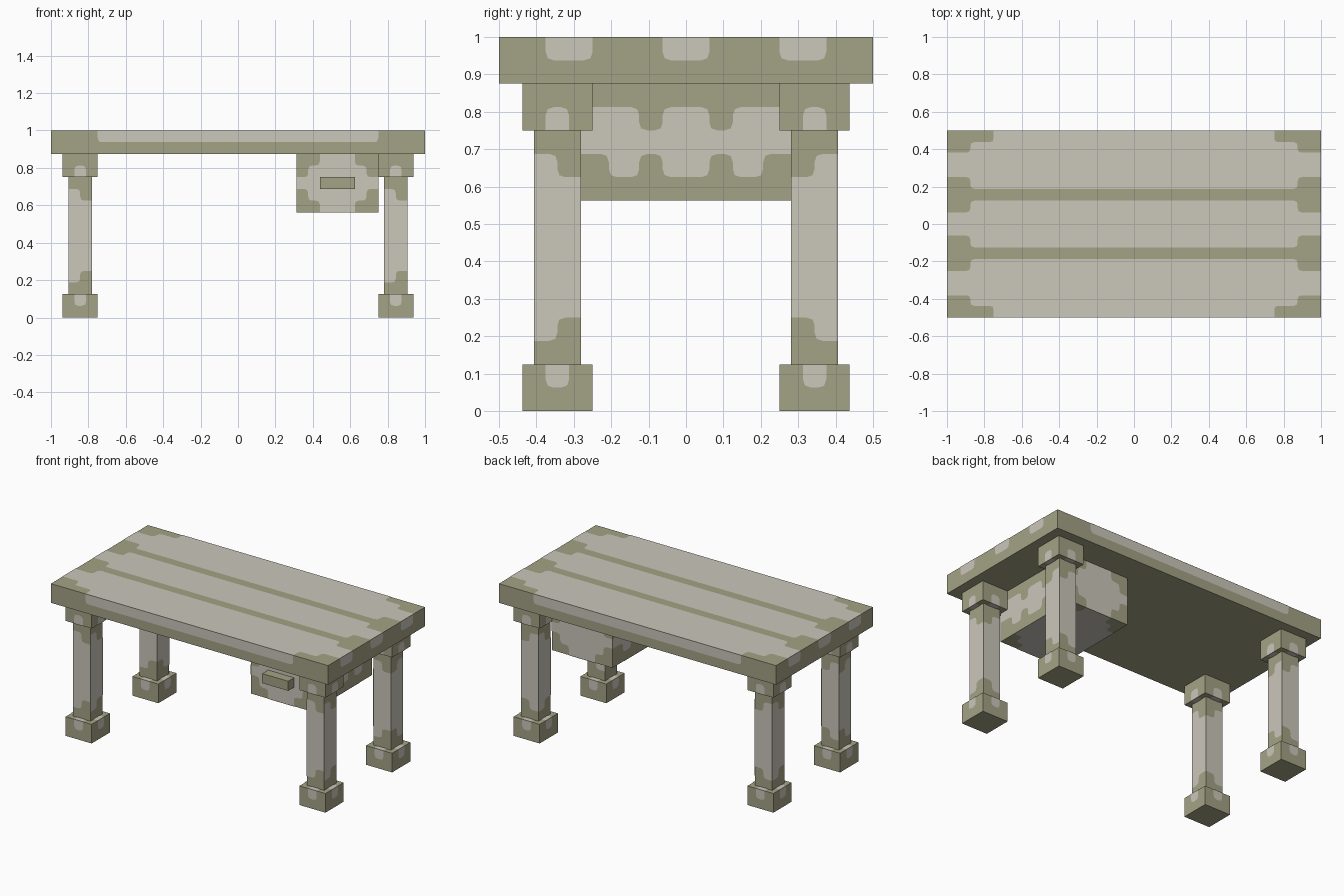
import bpy, bmesh
from mathutils import Vector

cube = bpy.data.objects.get("Cube")
if cube:
    bpy.data.objects.remove(cube)

P = 1 / 16      # grid step of the design
LIFT = 0.002    # height of the painted patches


def material(name, rgb):
    m = bpy.data.materials.new(name)
    m.use_nodes = True
    m.diffuse_color = (*rgb, 1)
    bsdf = next(n for n in m.node_tree.nodes if n.type == 'BSDF_PRINCIPLED')
    bsdf.inputs["Base Color"].default_value = (*rgb, 1)
    bsdf.inputs["Roughness"].default_value = 0.9
    return m


MATS = [material("olive_trim", (0.371, 0.361, 0.235)),
        material("pale_surface", (0.597, 0.571, 0.497))]


def soften(pts, lo, hi, c=0.022):
    """Round the corners of a stepped outline, except those on the panel edge."""
    out = []
    n = len(pts)
    for i, p in enumerate(pts):
        p = Vector(p)
        if any(min(abs(p[k] - lo[k]), abs(p[k] - hi[k])) < 1e-4 for k in (0, 1)):
            out.append(p)
            continue
        a = p + (Vector(pts[i - 1]) - p).normalized() * c
        b = p + (Vector(pts[(i + 1) % n]) - p).normalized() * c
        out += [a, (a + b + 2 * p) / 4, b]
    return out


class Part:
    """An olive box with pale patches laid on its sides."""

    def __init__(self, name, lo, hi):
        self.name, self.lo, self.hi = name, lo, hi
        self.bm = bmesh.new()
        for v in bmesh.ops.create_cube(self.bm, size=1)["verts"]:
            v.co = [hi[k] if v.co[k] > 0 else lo[k] for k in range(3)]

    def patch(self, axis, sign, pts):
        """Lay an outline, given in the two other axes, on one side of the box."""
        i, j = [k for k in range(3) if k != axis]
        level = (self.hi if sign > 0 else self.lo)[axis] + sign * LIFT
        verts = []
        for p in soften(pts, (self.lo[i], self.lo[j]), (self.hi[i], self.hi[j])):
            co = [0, 0, 0]
            co[axis], co[i], co[j] = level, p[0], p[1]
            verts.append(self.bm.verts.new(co))
        f = self.bm.faces.new(verts)
        f.material_index = 1
        f.normal_update()
        if f.normal[axis] * sign < 0:
            f.normal_flip()

    def finish(self):
        me = bpy.data.meshes.new(self.name)
        self.bm.to_mesh(me)
        self.bm.free()
        for m in MATS:
            me.materials.append(m)
        ob = bpy.data.objects.new(self.name, me)
        bpy.context.scene.collection.objects.link(ob)


def rect(a0, b0, a1, b1):
    return [(a0, b0), (a1, b0), (a1, b1), (a0, b1)]


def both_ends(half):
    """Mirror a half outline across the first axis."""
    return half + [(-a, b) for a, b in reversed(half)]


def stepped_panel(a0, b0, a1, b1, long_cut=2 * P):
    """Panel outline with stair-stepped corners."""
    quarter = [(a1 - long_cut, b1), (a1 - long_cut, b1 - P), (a1 - P, b1 - P),
               (a1 - P, b1 - 2 * P), (a1, b1 - 2 * P)]
    ca, cb = a0 + a1, b0 + b1
    return (quarter + [(a, cb - b) for a, b in reversed(quarter)]
            + [(ca - a, cb - b) for a, b in quarter]
            + [(ca - a, b) for a, b in reversed(quarter)])


# Table top with three pale planks and edge patches
top = Part("table_top", (-1, -.5, .875), (1, .5, 1))
for s in (-1, 1):
    plank = [(.875, 3 * P), (.875, 4 * P), (1, 4 * P), (1, 6.1 * P),
             (.875, 6.1 * P), (.875, 7 * P), (.75, 7 * P), (.75, .5)]
    top.patch(2, 1, both_ends([(a, s * b) for a, b in plank]))
    top.patch(1, s, rect(-.75, .9375, .75, 1))
    for y in (-5 * P, 0, 5 * P):
        top.patch(0, s, rect(y - P, .9375, y + P, 1))
top.patch(2, 1, both_ends([(.875, -2 * P), (.875, -P), (1, -P),
                           (1, P), (.875, P), (.875, 2 * P)]))
top.finish()

# Legs: foot block, shaft and head block
SHAFT = [(0, .1875), (P, .1875), (P, .25), (2 * P, .25),
         (2 * P, .625), (P, .625), (P, .6875), (0, .6875)]
for sx, xn in ((-1, "right"), (1, "left")):
    for sy, yn in ((-1, "front"), (1, "back")):
        cx, cy = sx * 13.5 * P, sy * 5.5 * P
        h = 1.5 * P
        for kind, z0, z1, patch_z, joint in (("foot", 0, .125, .0625, 1),
                                             ("head", .75, .875, .75, -1)):
            b = Part(f"{yn}_{xn}_leg_{kind}", (cx - h, cy - h, z0), (cx + h, cy + h, z1))
            for axis, c in ((0, cy), (1, cx)):
                for s in (-1, 1):
                    b.patch(axis, s, rect(c - P / 2, patch_z, c + P / 2, patch_z + P))
            # pale strips around the shaft joint
            b.patch(2, joint, rect(cx - P / 2, cy - h, cx + P / 2, cy + h))
            for s in (-1, 1):
                b.patch(2, joint, rect(cx + s * P / 2, cy - P / 2, cx + s * h, cy + P / 2))
            b.finish()
        shaft = Part(f"{yn}_{xn}_leg_shaft", (cx - P, cy - P, .125), (cx + P, cy + P, .75))
        for s in (-1, 1):
            shaft.patch(1, s, [(cx - P + u, z) for u, z in SHAFT])
            shaft.patch(0, s, [(cy + sy * (P - u), z) for u, z in SHAFT])
        shaft.finish()

# Drawer box under the model's left side
drawer = Part("drawer", (5 * P, -5 * P, 9 * P), (12 * P, 5 * P, 14 * P))
side = [(5 * P, 11 * P), (3.3 * P, 11 * P), (3.3 * P, 10 * P), (2 * P, 10 * P),
        (2 * P, 11 * P), (P, 11 * P), (P, 10 * P)]
side_up = [(P, 13 * P), (P, 12 * P), (2 * P, 12 * P), (2 * P, 13 * P),
           (4.5 * P, 13 * P), (4.5 * P, 12 * P), (5 * P, 12 * P)]
outline = (side + [(-a, b) for a, b in reversed(side)]
           + [(-a, b) for a, b in reversed(side_up)] + side_up)
for s in (-1, 1):
    drawer.patch(1, s, stepped_panel(5 * P, 9 * P, 12 * P, 14 * P))
    drawer.patch(0, s, outline)
drawer.patch(2, -1, stepped_panel(5 * P, -5 * P, 12 * P, 5 * P))
drawer.finish()

# Drawer handle
Part("drawer_handle", (7 * P, -6 * P, 11 * P), (10 * P, -5 * P, 12 * P)).finish()
